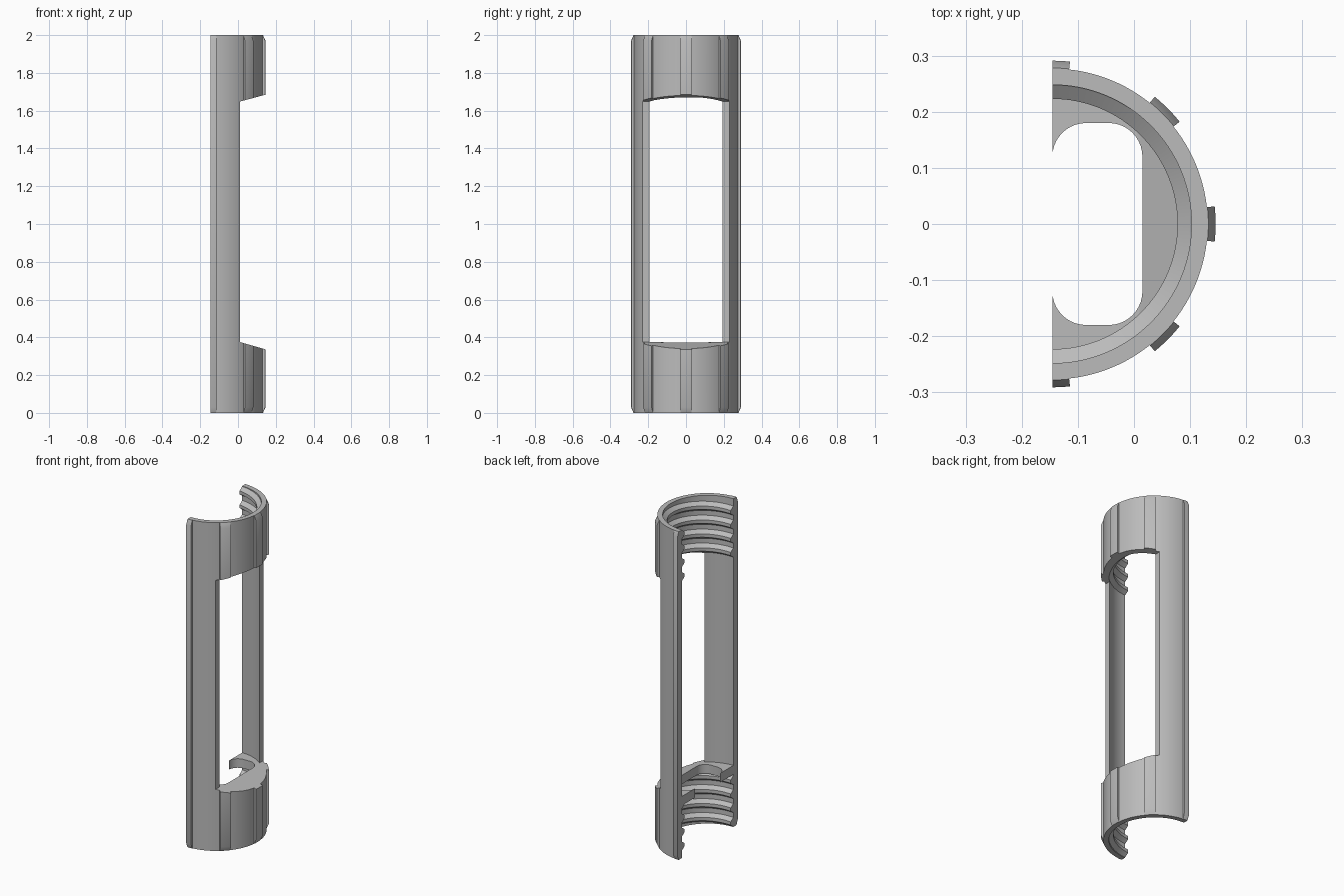
import bpy, bmesh
from math import sin, cos, radians

if "Cube" in bpy.data.objects:
    bpy.data.objects.remove(bpy.data.objects["Cube"], do_unlink=True)

AXIS = -0.1455                 # x of the tube axis, also the split plane
BORE, OUTER, RIB = 0.248, 0.277, 0.291
HEIGHT = 2.0

grey = bpy.data.materials.new("plain_grey")
grey.use_nodes = True
grey.diffuse_color = (0.5, 0.5, 0.5, 1)
grey.node_tree.nodes["Principled BSDF"].inputs["Base Color"].default_value = (0.5, 0.5, 0.5, 1)


def finish(bm, name):
    bmesh.ops.recalc_face_normals(bm, faces=bm.faces)
    mesh = bpy.data.meshes.new(name)
    bm.to_mesh(mesh)
    bm.free()
    obj = bpy.data.objects.new(name, mesh)
    bpy.context.collection.objects.link(obj)
    mesh.materials.append(grey)
    return obj


def sweep(name, profile, start, end, steps, rise=0.0):
    """Turn a closed (radius, z) profile about the tube axis, with a helical rise."""
    bm = bmesh.new()
    rings = []
    for i in range(steps + 1):
        t = i / steps
        a = radians(start + (end - start) * t)
        rings.append([bm.verts.new((AXIS + r * cos(a), r * sin(a), z + rise * t))
                      for r, z in profile])
    n = len(profile)
    for a, b in zip(rings, rings[1:]):
        for j in range(n):
            k = (j + 1) % n
            bm.faces.new((a[j], a[k], b[k], b[j]))
    bm.faces.new(rings[0])
    bm.faces.new(rings[-1])
    return finish(bm, name)


def prism(name, outline, direction):
    """Extrude a flat outline along a direction."""
    bm = bmesh.new()
    face = bm.faces.new([bm.verts.new(p) for p in outline])
    new = bmesh.ops.extrude_face_region(bm, geom=[face])["geom"]
    bmesh.ops.translate(bm, vec=direction,
                        verts=[v for v in new if isinstance(v, bmesh.types.BMVert)])
    return finish(bm, name)


def arc(cx, cy, r, start, end, steps):
    return [(cx + r * cos(radians(start + (end - start) * i / steps)),
             cy + r * sin(radians(start + (end - start) * i / steps)))
            for i in range(steps + 1)]


parts = []

# Half tube shell
parts.append(sweep("half_tube", [(BORE, 0), (OUTER, 0), (OUTER, HEIGHT), (BORE, HEIGHT)],
                   -90, 90, 64))

# Outer grip ribs with chamfered ends
half = 6.2
rib_profile = [(0.265, 0), (0.278, 0), (RIB, 0.03),
               (RIB, HEIGHT - 0.03), (0.278, HEIGHT), (0.265, HEIGHT)]
for side, angle in (("right_edge", -90), ("right", -45), ("middle", 0),
                    ("left", 45), ("left_edge", 90)):
    parts.append(sweep(side + "_rib", rib_profile,
                       max(angle - half, -90), min(angle + half, 90), 6))

# Internal screw thread at both ends
PITCH = 0.085
for end, base in (("lower", 0.03), ("upper", 1.672)):
    for k in range(4):
        z = base + k * PITCH
        parts.append(sweep(f"{end}_thread_{k + 1}",
                           [(0.255, z - 0.028), (0.255, z + 0.028), (BORE, z + 0.028),
                            (0.223, z + 0.01), (0.223, z - 0.01), (BORE, z - 0.028)],
                           -90, 90, 64, PITCH / 2))

# Lower flange with a rounded opening
corner = 0.06
upper_edge = (arc(AXIS + corner, 0.12, corner, 180, 90, 10)
              + arc(0.015 - corner, 0.12, corner, 90, 0, 10))
lower_edge = [(x, -y) for x, y in reversed(upper_edge)]
outline = arc(AXIS, 0, 0.26, -90, 90, 64) + upper_edge + lower_edge
parts.append(prism("lower_flange", [(x, y, 0.32) for x, y in outline], (0, 0, 0.055)))

# Window cutter with sloping ends
window = prism("window_cutter",
               [(0.01, -0.5, 0.375), (0.21, -0.5, 0.318),
                (0.21, -0.5, 1.702), (0.01, -0.5, 1.648)], (0, 1, 0))
window.hide_render = True

for obj in parts:
    bpy.ops.object.select_all(action="DESELECT")
    obj.select_set(True)
    bpy.context.view_layer.objects.active = obj
    cut = obj.modifiers.new("window", "BOOLEAN")
    cut.operation = "DIFFERENCE"
    cut.solver = "EXACT"
    cut.object = window
    bpy.ops.object.modifier_apply(modifier=cut.name)
    bpy.ops.object.shade_smooth_by_angle(angle=radians(25))

bpy.data.objects.remove(window, do_unlink=True)
